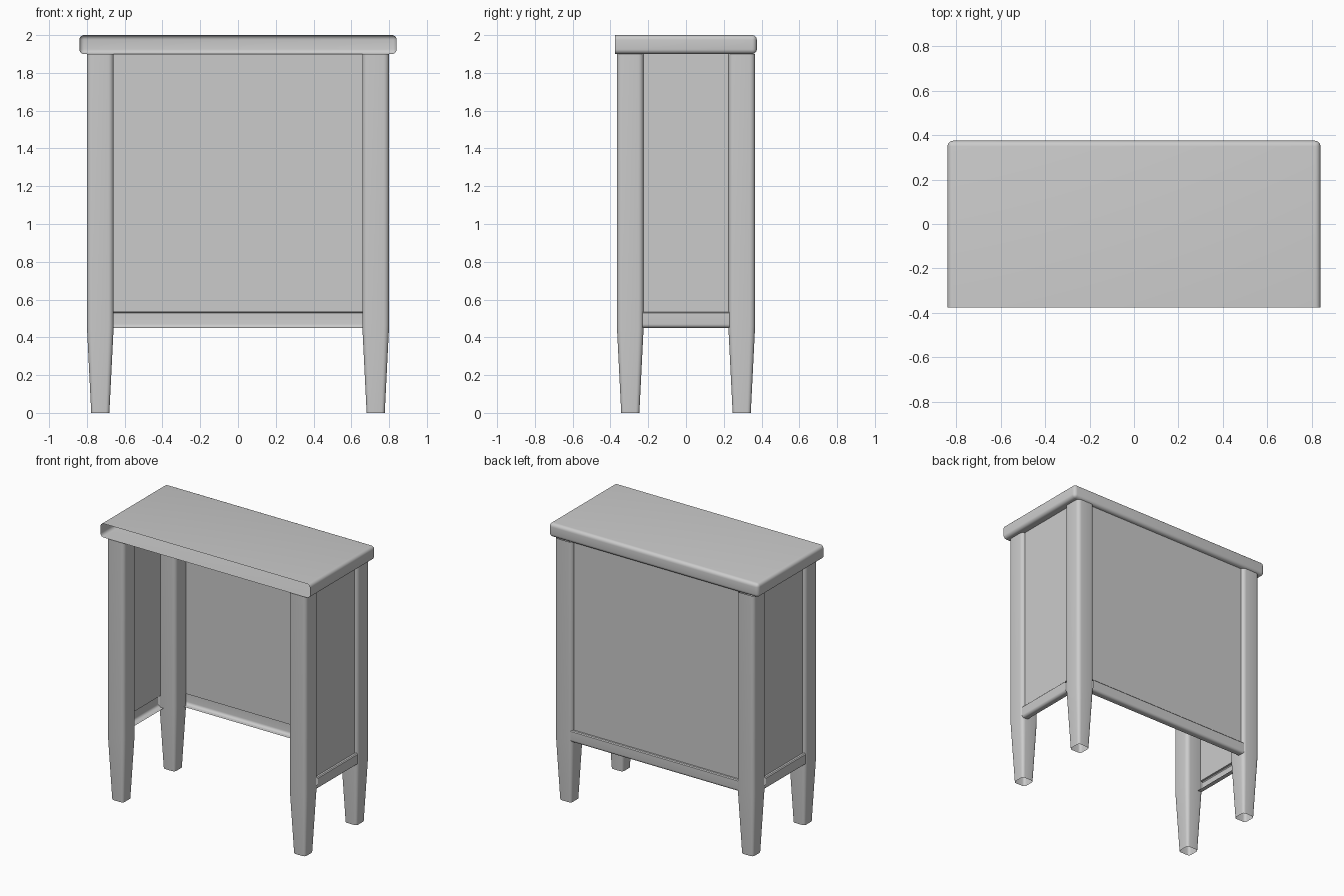
import bpy, bmesh, math

if "Cube" in bpy.data.objects:
    bpy.data.objects.remove(bpy.data.objects["Cube"])


def finish(name, bm, angle=35):
    bmesh.ops.remove_doubles(bm, verts=bm.verts, dist=1e-5)
    me = bpy.data.meshes.new(name)
    bm.to_mesh(me)
    bm.free()
    ob = bpy.data.objects.new(name, me)
    bpy.context.collection.objects.link(ob)
    bpy.ops.object.select_all(action='DESELECT')
    ob.select_set(True)
    bpy.context.view_layer.objects.active = ob
    bpy.ops.object.shade_smooth_by_angle(angle=math.radians(angle))
    return ob


# Table top: rounded slab shell, open at the front
FRONT = -0.375
bm = bmesh.new()
bmesh.ops.create_cube(bm, size=1)
for v in bm.verts:
    v.co = (v.co.x * 1.68, v.co.y * 0.75, 1.95 + v.co.z * 0.1)
edges = [e for e in bm.edges if any(v.co.y > 0 for v in e.verts)]
bmesh.ops.bevel(bm, geom=edges, offset=0.025, segments=5, profile=0.5,
                affect='EDGES', clamp_overlap=True)
front = [f for f in bm.faces if all(abs(v.co.y - FRONT) < 1e-4 for v in f.verts)]
bmesh.ops.delete(bm, geom=front, context='FACES_ONLY')
finish("table_top", bm)


# Legs: rounded square tubes, tapered below the rails, open at the ends
def rounded_square(cx, cy, half, r, n=5):
    pts = []
    for k in range(4):
        mid = math.radians(45 + 90 * k)
        ox = math.copysign(half - r, math.cos(mid))
        oy = math.copysign(half - r, math.sin(mid))
        for i in range(n + 1):
            a = math.radians(90 * k + 90 * i / n)
            pts.append((cx + ox + r * math.cos(a), cy + oy + r * math.sin(a)))
    return pts


def leg(name, cx, cy):
    bm = bmesh.new()
    rings = []
    for z, half in ((0, 0.048), (0.46, 0.071), (1.9, 0.071)):
        ring = rounded_square(cx, cy, half, half * 0.4)
        rings.append([bm.verts.new((x, y, z)) for x, y in ring])
    for a, b in zip(rings, rings[1:]):
        for i in range(len(a)):
            j = (i + 1) % len(a)
            bm.faces.new((a[i], a[j], b[j], b[i]))
    finish(name, bm)


for sx, side in ((-1, "left"), (1, "right")):
    leg("front_leg_" + side, sx * 0.729, -0.295)
    leg("back_leg_" + side, sx * 0.729, 0.295)


# Panel with bottom rail: one profile (outward offset, z) swept between two legs
def rail_profile():
    r = 0.02
    pts = [(-0.02, 1.9), (-0.02, 0.535), (-0.006, 0.535), (0, 0.529)]
    for i in range(6):
        a = math.radians(90 * i / 5)
        pts.append((-r + r * math.cos(a), 0.45 + r - r * math.sin(a)))
    pts.append((-0.045, 0.45))
    return pts


def panel(name, half_len, place):
    bm = bmesh.new()
    cols = [[bm.verts.new(place(t, o, z)) for o, z in rail_profile()]
            for t in (-half_len, half_len)]
    for i in range(len(cols[0]) - 1):
        bm.faces.new((cols[0][i], cols[0][i + 1], cols[1][i + 1], cols[1][i]))
    bmesh.ops.recalc_face_normals(bm, faces=bm.faces)
    # point the tall panel face outwards
    bm.faces.ensure_lookup_table()
    c = bm.faces[0].calc_center_median()
    n = bm.faces[0].normal
    if n.x * c.x + n.y * c.y < 0:
        bmesh.ops.reverse_faces(bm, faces=bm.faces)
    finish(name, bm)


panel("back_panel", 0.67, lambda t, o, z: (t, 0.364 + o, z))
panel("left_side_panel", 0.23, lambda t, o, z: (-0.798 - o, t, z))
panel("right_side_panel", 0.23, lambda t, o, z: (0.798 + o, t, z))
